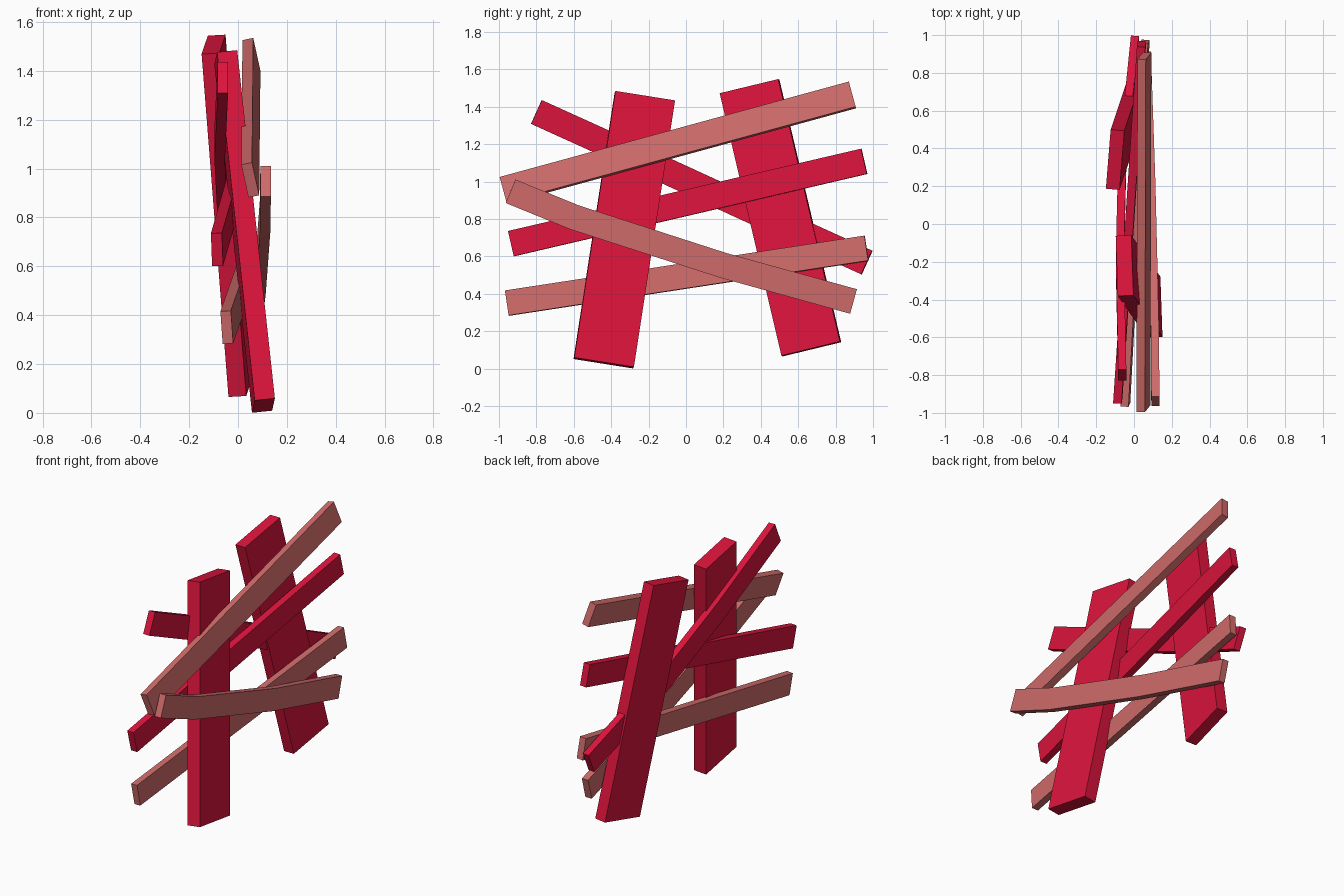
import bpy
import bmesh
from math import radians, sin, cos
from mathutils import Vector

cube = bpy.data.objects.get("Cube")
if cube:
    bpy.data.objects.remove(cube, do_unlink=True)


def material(name, color):
    m = bpy.data.materials.new(name)
    m.use_nodes = True
    m.diffuse_color = color
    m.node_tree.nodes["Principled BSDF"].inputs["Base Color"].default_value = color
    return m


crimson = material("crimson", (0.716, 0.007, 0.045, 1))
dusty_red = material("dusty_red", (0.62, 0.147, 0.144, 1))


def plank(name, path, width, thick, roll, mat):
    """Sweep a rectangle along the path, rolled about its direction."""
    pts = [Vector(p) for p in path]
    s, c = sin(radians(roll)), cos(radians(roll))
    bm = bmesh.new()
    rings = []
    for i, p in enumerate(pts):
        t = (pts[min(i + 1, len(pts) - 1)] - pts[max(i - 1, 0)]).normalized()
        n = Vector((1, 0, 0))
        n = (n - t * n.dot(t)).normalized()
        u = n.cross(t)
        n, u = (n * c + u * s) * thick / 2, (u * c - n * s) * width / 2
        rings.append([bm.verts.new(p + n * a + u * b)
                      for a, b in ((-1, -1), (1, -1), (1, 1), (-1, 1))])
    for r0, r1 in zip(rings, rings[1:]):
        for k in range(4):
            j = (k + 1) % 4
            bm.faces.new((r0[k], r0[j], r1[j], r1[k]))
    bm.faces.new(rings[0])
    bm.faces.new(rings[-1])
    bmesh.ops.recalc_face_normals(bm, faces=bm.faces)
    mesh = bpy.data.meshes.new(name)
    bm.to_mesh(mesh)
    bm.free()
    mesh.materials.append(mat)
    obj = bpy.data.objects.new(name, mesh)
    bpy.context.collection.objects.link(obj)


# Wide leaning posts
plank("front_post", [(0.104, -0.44, 0.03), (-0.05, -0.22, 1.455)], 0.323, 0.083, -2, crimson)
plank("back_post", [(0.01, 0.67, 0.105), (-0.1, 0.34, 1.508)], 0.323, 0.073, 4.5, crimson)

# Crimson rails
plank("falling_rail", [(-0.062, -0.8, 1.372), (-0.075, -0.2, 1.1),
                       (-0.063, 0.3, 0.87), (0.005, 0.967, 0.567)], 0.14, 0.043, 0, crimson)
plank("rising_rail", [(-0.086, -0.935, 0.668), (0.04, 0.953, 1.108)], 0.138, 0.045, 2, crimson)

# Dusty red rails
plank("top_rail", [(0.05, -0.977, 0.953), (0.055, 0.89, 1.463)], 0.142, 0.045, 12, dusty_red)
plank("bottom_rail", [(-0.046, -0.957, 0.35), (0.057, 0.965, 0.643)], 0.135, 0.043, 4, dusty_red)
plank("bent_rail", [(0.113, -0.938, 0.948), (0.111, -0.595, 0.808),
                    (0.092, 0.198, 0.552), (0.068, 0.895, 0.359)], 0.136, 0.043, 0, dusty_red)
